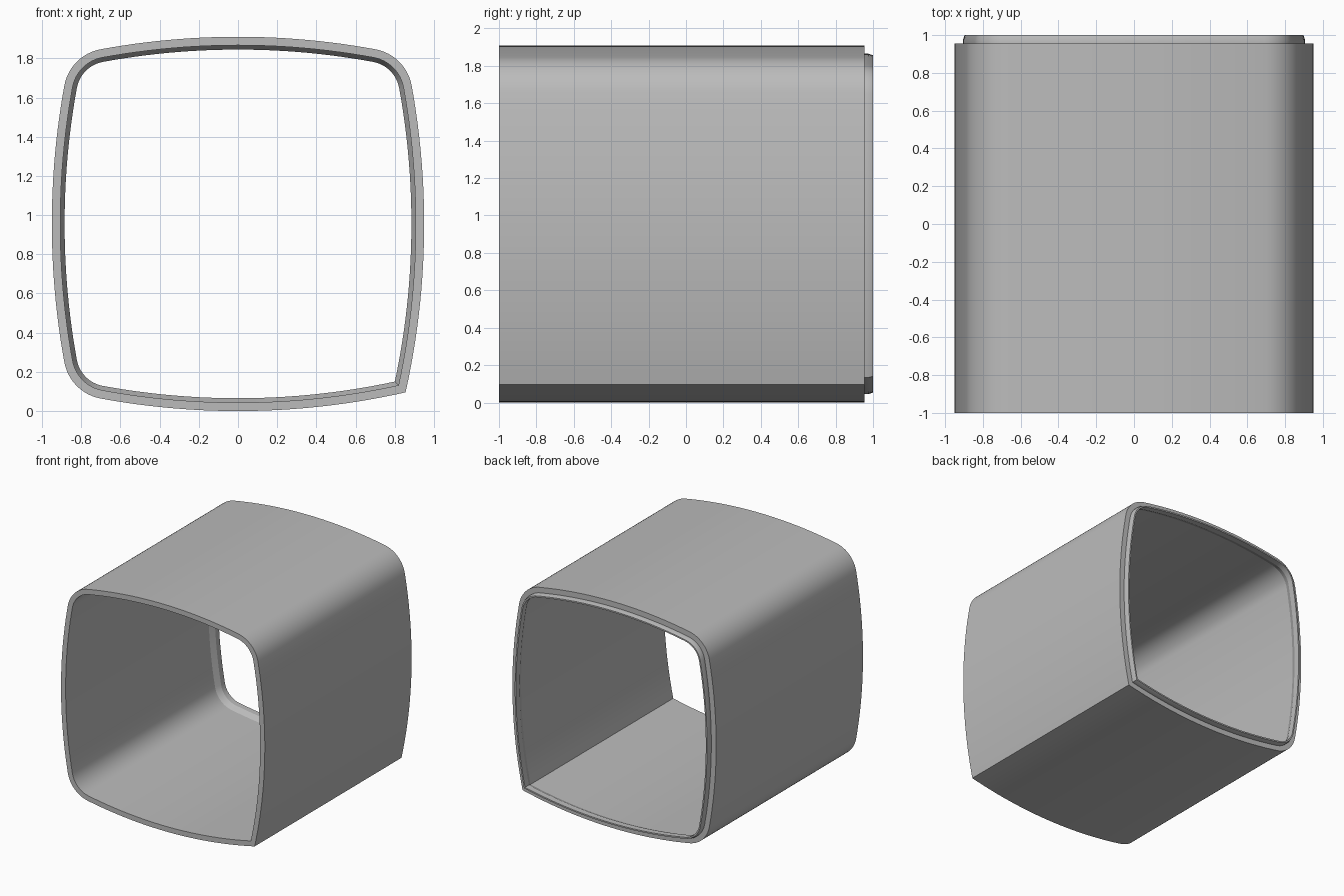
import bpy, bmesh, math

cube = bpy.data.objects.get("Cube")
if cube:
    bpy.data.objects.remove(cube, do_unlink=True)

HALF = 0.95        # half width at the middle of a wall
BOW = 3.9          # radius of each bowed wall
FILLET = 0.23      # radius of the rounded corners
Z_MID = 0.955
Z_SCALE = Z_MID / HALF
K = BOW - HALF     # wall arc centres sit this far past the middle


def diagonal(dist):
    """Diagonal coordinate that lies dist away from the wall arc centres."""
    return (-K + math.sqrt(2 * dist ** 2 - K ** 2)) / 2


def outline(d, wall_steps=24, corner_steps=12):
    """Bowed square, inset by d, with one sharp corner at lower right."""
    pts = []
    c = diagonal(BOW - FILLET)
    round_end = math.atan2(c, c + K)
    s = diagonal(BOW - d)
    sharp_end = math.atan2(s, s + K)
    for side in range(4):                       # right, top, left, bottom
        turn = side * math.pi / 2
        start = -sharp_end if side == 0 else -round_end
        end = sharp_end if side == 3 else round_end
        local = []
        for i in range(wall_steps + 1):
            a = start + (end - start) * i / wall_steps
            local.append(((BOW - d) * math.cos(a) - K, (BOW - d) * math.sin(a)))
        if side < 3:
            for i in range(1, corner_steps):
                a = round_end + (math.pi / 2 - 2 * round_end) * i / corner_steps
                local.append((c + (FILLET - d) * math.cos(a),
                              c + (FILLET - d) * math.sin(a)))
        else:
            local.pop()                         # shared sharp corner
        for u, v in local:
            pts.append((u * math.cos(turn) - v * math.sin(turn),
                        u * math.sin(turn) + v * math.cos(turn)))
    return pts


# Wall section: inset and y, round the outside, back lip and inside
SECTION = [(0, -1), (0, 0.955), (0.045, 0.955), (0.045, 0.975), (0.053, 1),
           (0.065, 1), (0.065, 0.95), (0.043, 0.9), (0.043, -1)]

bm = bmesh.new()
rings = [[bm.verts.new((x, y, Z_MID + z * Z_SCALE)) for x, z in outline(d)]
         for d, y in SECTION]
for a, b in zip(rings, rings[1:] + rings[:1]):
    for i in range(len(a)):
        j = (i + 1) % len(a)
        bm.faces.new((a[i], a[j], b[j], b[i]))
bmesh.ops.recalc_face_normals(bm, faces=bm.faces)

mesh = bpy.data.meshes.new("sleeve_with_lip")
bm.to_mesh(mesh)
bm.free()
sleeve = bpy.data.objects.new("sleeve_with_lip", mesh)
bpy.context.collection.objects.link(sleeve)

# Plain grey
grey = bpy.data.materials.new("grey")
grey.use_nodes = True
colour = (0.5, 0.5, 0.5, 1)
grey.diffuse_color = colour
grey.node_tree.nodes["Principled BSDF"].inputs["Base Color"].default_value = colour
mesh.materials.append(grey)

# Smooth walls, crisp rims
bpy.ops.object.select_all(action='DESELECT')
sleeve.select_set(True)
bpy.context.view_layer.objects.active = sleeve
bpy.ops.object.shade_smooth_by_angle(angle=math.radians(20))
